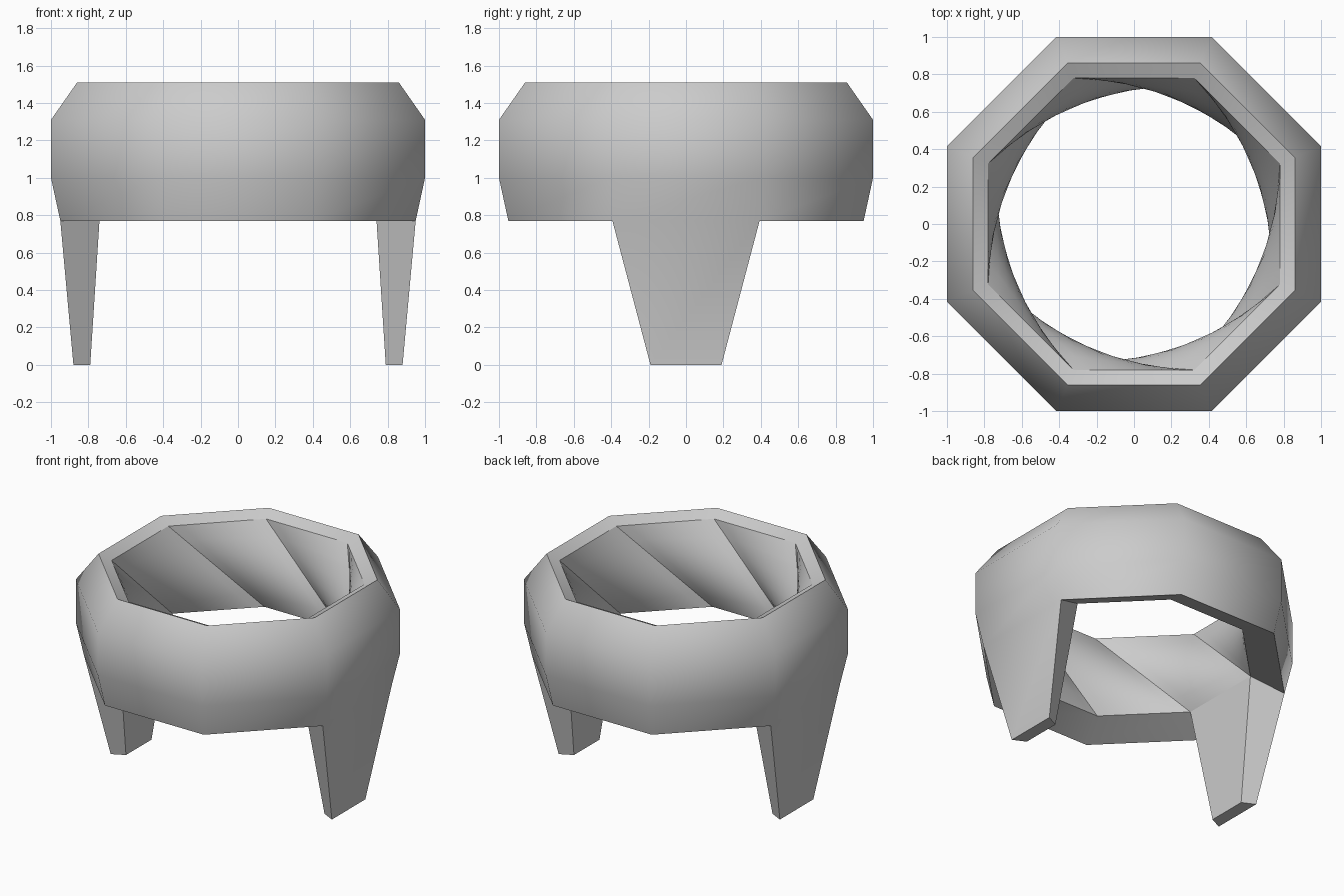
import bpy, bmesh
from math import cos, sin, tan, pi, radians
from mathutils import Vector

cube = bpy.data.objects.get("Cube")
if cube:
    bpy.data.objects.remove(cube, do_unlink=True)

SIDES = 8
STEP = 2 * pi / SIDES

grey = bpy.data.materials.new("plain_grey")
grey.use_nodes = True
colour = (0.6, 0.6, 0.6, 1)
grey.diffuse_color = colour
grey.node_tree.nodes["Principled BSDF"].inputs["Base Color"].default_value = colour


def corner(i, apothem, z):
    """Corner i of an octagon whose flat sides face the axes."""
    a = (i - 0.5) * STEP
    r = apothem / cos(STEP / 2)
    return Vector((r * cos(a), r * sin(a), z))


def finish(bm, name, angle):
    mesh = bpy.data.meshes.new(name)
    bm.to_mesh(mesh)
    bm.free()
    mesh.materials.append(grey)
    obj = bpy.data.objects.new(name, mesh)
    bpy.context.collection.objects.link(obj)
    bpy.ops.object.select_all(action="DESELECT")
    obj.select_set(True)
    bpy.context.view_layer.objects.active = obj
    bpy.ops.object.shade_smooth_by_angle(angle=radians(angle))
    return obj


# Outer shell: sloped underside, bulging side, chamfer and sloped rim
profile = [(0.735, 0.86), (0.95, 0.77), (1.0, 1.0), (1.0, 1.31), (0.86, 1.51), (0.78, 1.47)]
LEG_PANELS = (0, SIDES // 2)
bm = bmesh.new()
loops = [[bm.verts.new(corner(i, a, z)) for i in range(SIDES)] for a, z in profile]
for level, (low, high) in enumerate(zip(loops, loops[1:])):
    for i in range(SIDES):
        if level == 0 and i in LEG_PANELS:
            continue
        j = (i + 1) % SIDES
        bm.faces.new((low[i], low[j], high[j], high[i]))

# Two tapered legs growing out of the underside
for i in LEG_PANELS:
    j = i + 1
    s = 1 if i == 0 else -1
    top = [loops[1][i], loops[1][j], loops[0][j], loops[0][i]]
    foot = [bm.verts.new((s * x, s * y, 0)) for x, y in
            ((0.88, -0.19), (0.88, 0.19), (0.79, 0.145), (0.79, -0.145))]
    for k in range(4):
        n = (k + 1) % 4
        bm.faces.new((foot[k], foot[n], top[n], top[k]))
    bm.faces.new(foot[::-1])
finish(bm, "ring_shell_with_legs", 50)

# Inner wall: ruled panels, each twisted one side clockwise on the way down
ACROSS, DOWN = 8, 6
bm = bmesh.new()
for i in range(SIDES):
    t0, t1 = corner(i, *profile[-1]), corner(i + 1, *profile[-1])
    b0, b1 = corner(i - 1, *profile[0]), corner(i, *profile[0])
    grid = [[bm.verts.new(t0.lerp(t1, u / ACROSS).lerp(b0.lerp(b1, u / ACROSS), v / DOWN))
             for u in range(ACROSS + 1)] for v in range(DOWN + 1)]
    for upper, lower in zip(grid, grid[1:]):
        for u in range(ACROSS):
            bm.faces.new((upper[u], upper[u + 1], lower[u + 1], lower[u]))
finish(bm, "twisted_inner_wall", 50)
